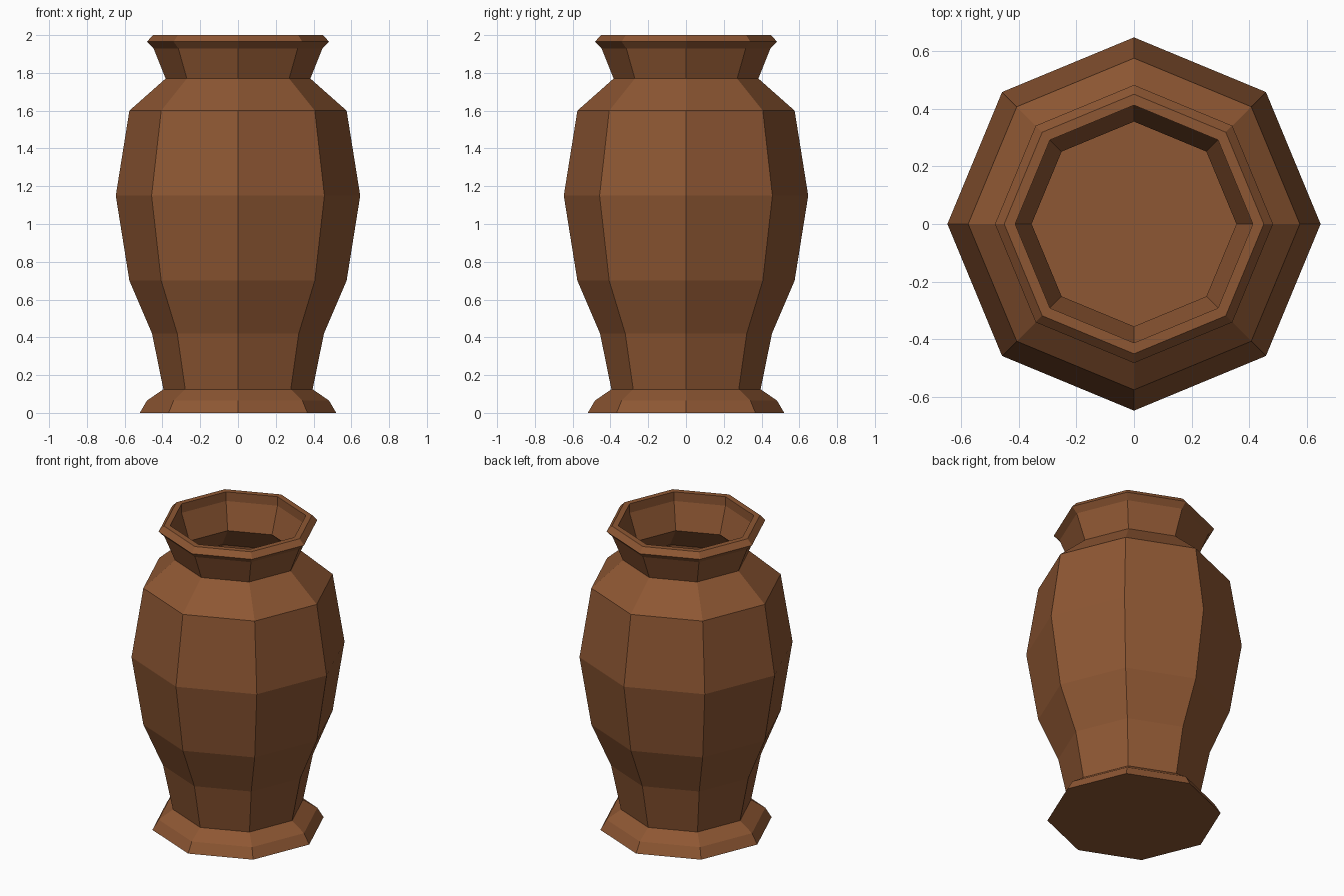
import bpy, bmesh, math

if "Cube" in bpy.data.objects:
    bpy.data.objects.remove(bpy.data.objects["Cube"])

SIDES = 8
# (radius, height): outside from foot to rim, then down the inside
PROFILE = [(0.52, 0), (0.482, 0.065), (0.395, 0.125), (0.455, 0.42),
           (0.575, 0.70), (0.647, 1.15), (0.575, 1.60), (0.383, 1.77),
           (0.447, 1.93), (0.482, 1.965), (0.45, 2.0),
           (0.412, 2.0), (0.412, 1.94), (0.355, 1.77), (0.545, 1.59),
           (0.615, 1.15), (0.545, 0.71), (0.425, 0.43), (0.365, 0.125),
           (0.365, 0.04)]

# terracotta
clay = bpy.data.materials.new("brown_clay")
clay.diffuse_color = (0.27, 0.095, 0.033, 1)
clay.use_nodes = True
clay.node_tree.nodes["Principled BSDF"].inputs["Base Color"].default_value = clay.diffuse_color

# vase: octagonal rings, corners on the axes
bm = bmesh.new()
rings = []
for r, z in PROFILE:
    rings.append([bm.verts.new((r * math.cos(2 * math.pi * i / SIDES),
                                r * math.sin(2 * math.pi * i / SIDES), z))
                  for i in range(SIDES)])
for a, b in zip(rings, rings[1:]):
    for i in range(SIDES):
        j = (i + 1) % SIDES
        bm.faces.new((a[i], a[j], b[j], b[i]))
# underside and inner floor
bm.faces.new(rings[0][::-1])
bm.faces.new(rings[-1])
bmesh.ops.recalc_face_normals(bm, faces=bm.faces)

mesh = bpy.data.meshes.new("vase")
bm.to_mesh(mesh)
bm.free()
mesh.materials.append(clay)
vase = bpy.data.objects.new("vase", mesh)
bpy.context.collection.objects.link(vase)
